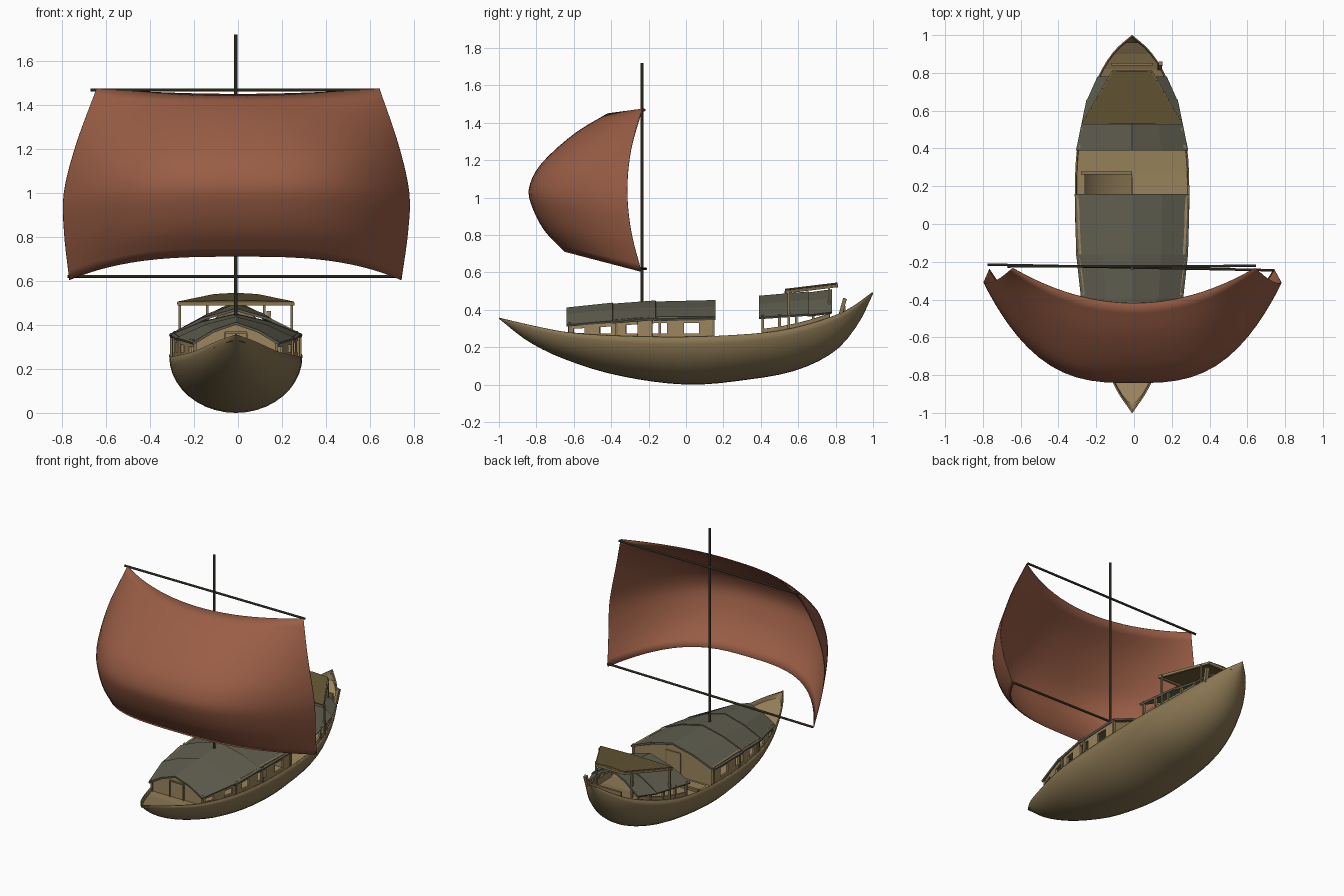
import bpy, bmesh, math
from mathutils import Vector

if "Cube" in bpy.data.objects:
    bpy.data.objects.remove(bpy.data.objects["Cube"])

CX = -0.01  # hull centre line


def material(name, col):
    m = bpy.data.materials.new(name)
    m.diffuse_color = (*col, 1)
    m.use_nodes = True
    m.node_tree.nodes["Principled BSDF"].inputs["Base Color"].default_value = m.diffuse_color
    return m


HULL = material("hull_wood", (0.25, 0.18, 0.085))
DECK = material("deck_wood", (0.33, 0.235, 0.11))
ROOF = material("roof_grey", (0.12, 0.115, 0.08))
AWN = material("awning_brown", (0.13, 0.095, 0.035))
SPAR = material("dark_spar", (0.075, 0.065, 0.04))
SAIL = material("sail_cloth", (0.32, 0.11, 0.06))


def curve(pts):
    """Smooth interpolation through (t, value) points."""
    n = len(pts)
    def slope(i):
        a, b = pts[max(i - 1, 0)], pts[min(i + 1, n - 1)]
        return (b[1] - a[1]) / (b[0] - a[0])
    def f(t):
        i = 0
        while i < n - 2 and t > pts[i + 1][0]:
            i += 1
        (t0, v0), (t1, v1) = pts[i], pts[i + 1]
        h = t1 - t0
        s = (t - t0) / h
        return ((2*s**3 - 3*s**2 + 1) * v0 + (s**3 - 2*s**2 + s) * h * slope(i)
                + (3*s**2 - 2*s**3) * v1 + (s**3 - s**2) * h * slope(i + 1))
    return f


half = curve([(-1, .002), (-.88, .082), (-.64, .19), (-.4, .262), (-.15, .293), (.15, .303),
              (.4, .292), (.6, .247), (.8, .17), (.92, .092), (1, .002)])
sheer = curve([(-1, .356), (-.8, .31), (-.64, .28), (-.4, .262), (0, .255), (.4, .275),
               (.6, .308), (.8, .37), (.9, .42), (1, .492)])
keel = curve([(-1, .352), (-.85, .235), (-.66, .14), (-.37, .05), (0, 0), (.32, .025),
              (.6, .08), (.81, .19), (.93, .34), (1, .485)])


def make(name, verts, faces, mat, thick=0, smooth=False, offset=-1):
    me = bpy.data.meshes.new(name)
    me.from_pydata(verts, [], faces)
    me.materials.append(mat)
    ob = bpy.data.objects.new(name, me)
    bpy.context.collection.objects.link(ob)
    if thick:
        s = ob.modifiers.new("thickness", 'SOLIDIFY')
        s.thickness, s.offset = thick, offset
    if smooth:
        bpy.context.view_layer.objects.active = ob
        ob.select_set(True)
        bpy.ops.object.shade_smooth_by_angle(angle=math.radians(40))
        ob.select_set(False)
    return ob


def grid(name, rows, mat, flip=False, skip=lambda i, j: False, **kw):
    n = len(rows[0])
    faces = []
    for i in range(len(rows) - 1):
        for j in range(n - 1):
            if not skip(i, j):
                f = [i*n + j, i*n + j + 1, (i+1)*n + j + 1, (i+1)*n + j]
                faces.append(f[::-1] if flip else f)
    return make(name, [p for r in rows for p in r], faces, mat, **kw)


def beam(name, a, b, w, mat, h=None):
    """Square bar between two points."""
    a, b = Vector(a), Vector(b)
    d = (b - a).normalized()
    up = Vector((0, 1, 0)) if abs(d.z) > .9 else Vector((0, 0, 1))
    s = d.cross(up).normalized() * w / 2
    u = s.cross(d).normalized() * (h or w) / 2
    v = [p + x for p in (a, b) for x in (-s - u, s - u, s + u, -s + u)]
    return make(name, v, [(3, 2, 1, 0), (4, 5, 6, 7), (0, 1, 5, 4), (1, 2, 6, 5),
                          (2, 3, 7, 6), (3, 0, 4, 7)], mat)


def rod(name, a, b, r):
    a, b = Vector(a), Vector(b)
    bpy.ops.mesh.primitive_cylinder_add(vertices=10, radius=r, depth=(b - a).length, location=(a + b) / 2)
    ob = bpy.context.object
    ob.name = name
    ob.rotation_euler = (b - a).to_track_quat('Z', 'Y').to_euler()
    ob.data.materials.append(SPAR)
    ob.select_set(False)


# hull: half-elliptical sections along the length
ys = [-math.cos(math.pi * i / 36) for i in range(37)]
rows = []
for y in ys:
    rows.append([(CX - half(y) * math.cos(math.pi * j / 20), y,
                  sheer(y) - (sheer(y) - keel(y)) * math.sin(math.pi * j / 20)) for j in range(21)])
grid("hull", rows, HULL, flip=True, thick=.008, smooth=True)

# deck with an open hatch on one side
dy = [-.97, -.85, -.7, -.5, -.25, 0, .16, .27, .4, .55, .7, .82, .9, .96]
rows = [[(CX + k * half(y) * .97, y, sheer(y) - .022) for k in (-1, -.85, 0, 1)] for y in dy]
grid("deck", rows, DECK, skip=lambda i, j: i == 6 and j == 1)
beam("hatch_coaming", (CX - .27, .27, .245), (CX, .27, .245), .018, HULL, .03)
beam("hatch_side", (CX, .16, .24), (CX, .27, .24), .012, HULL, .02)


def roof(name, stations):
    """Overlapping gabled roof panels; stations are (y, half width, ridge z, eave z)."""
    prof = [(-1, 1), (-.52, .38), (0, 0), (.52, .38), (1, 1)]
    for n, (a, b) in enumerate(zip(stations, stations[1:])):
        rows = []
        for (y, w, r, e), ext, lift in ((a, 0, 0), (b, .008, .006)):
            rows.append([(CX + px * w, y + ext, r - (r - e) * pz + lift) for px, pz in prof])
        grid(f"{name}_{n}", rows, ROOF, thick=.012)


roof("main_roof", [(-.64, .198, .412, .32), (-.4, .27, .432, .336), (-.17, .296, .444, .35), (.15, .304, .446, .35)])
roof("stern_roof", [(.39, .297, .475, .36), (.65, .242, .492, .372), (.772, .184, .504, .382)])


def wall(name, y0, y1, zs, side):
    """Upright side panel that follows the hull; zs gives (low, high) at each end."""
    xs = [CX + side * (half(y) - .018) for y in (y0, y1)]
    v = [(xs[0], y0, zs[0][0]), (xs[1], y1, zs[1][0]), (xs[1], y1, zs[1][1]), (xs[0], y0, zs[0][1])]
    make(name, v, [(0, 1, 2, 3)], DECK, thick=.012, offset=0)


# main cabin: sill, header and pillars around five windows on each side
eave = curve([(-.64, .33), (-.4, .345), (-.17, .362), (.15, .364)])
top = lambda y: eave(y) - .034
low = lambda y: max(sheer(y) + .002, .274)
windows = [(-.60, -.54), (-.46, -.40), (-.32, -.26), (-.18, -.10), (-.01, .07)]
stops = [-.62] + [y for w in windows for y in w] + [.14]
for side, tag in ((-1, "left"), (1, "right")):
    for i, (a, b) in enumerate(zip(stops, stops[1:])):
        wall(f"{tag}_sill_{i}", a, b, [(sheer(y) - .025, low(y)) for y in (a, b)], side)
        wall(f"{tag}_header_{i}", a, b, [(top(y), eave(y)) for y in (a, b)], side)
        if i % 2 == 0:
            wall(f"{tag}_pillar_{i}", a, b, [(low(y), top(y)) for y in (a, b)], side)
    for y in (-.62, -.37, -.14, .145):
        x = CX + side * (half(y) - .012)
        beam(f"{tag}_cabin_post", (x, y, sheer(y) - .02), (x, y, eave(y)), .014, HULL)


def gable(name, y, w, r, e):
    z = sheer(y) - .024
    v = [(CX - w, y, z), (CX + w, y, z), (CX + w, y, e), (CX + w * .52, y, r - (r - e) * .4),
         (CX, y, r), (CX - w * .52, y, r - (r - e) * .4), (CX - w, y, e)]
    make(name, v, [range(7)], DECK, thick=.01)


gable("cabin_front_wall", -.62, .178, .402, .322)
gable("cabin_back_wall", .135, .284, .434, .348)
for y, h, tag in ((-.627, .385, "front"), (.145, .41, "back")):
    for s in (-1, 1):
        beam(f"{tag}_door_jamb", (CX + s * .05, y, .25), (CX + s * .05, y, h - .02), .008, HULL)
    beam(f"{tag}_door_lintel", (CX - .05, y, h - .02), (CX + .05, y, h - .02), .008, HULL)

# stern shelter posts and rails, awning posts and side beams
for s, tag in ((-1, "left"), (1, "right")):
    py = [.41, .5, .59, .68, .76]
    for i, y in enumerate(py):
        x = CX + s * (half(y) - .014)
        beam(f"{tag}_shelter_post_{i}", (x, y, sheer(y) - .02), (x, y, .372 + .03 * (y - .4)), .014, HULL)
    for i, (a, b) in enumerate(zip(py, py[1:])):
        wall(f"{tag}_shelter_rail_{i}", a, b, [(sheer(y) - .02, sheer(y) + .022) for y in (a, b)], s)
    beam(f"{tag}_awning_post_front", (CX + s * .255, .55, .30), (CX + s * .255, .55, .5), .012, HULL)
    beam(f"{tag}_awning_post_back", (CX + s * .13, .765, .36), (CX + s * .13, .765, .528), .012, HULL)
    beam(f"{tag}_awning_beam", (CX + s * .26, .53, .494), (CX + s * .1, .81, .528), .014, HULL)
beam("awning_front_beam", (CX - .262, .535, .494), (CX + .262, .535, .494), .014, HULL)
beam("awning_back_beam", (CX - .1, .805, .526), (CX + .1, .805, .526), .014, HULL)
grid("awning", [[(CX + k * .265, .53, .506 + .006 * (1 - abs(k))) for k in (-1, 0, 1)],
                [(CX + k * .10, .81, .54 + .006 * (1 - abs(k))) for k in (-1, 0, 1)]], AWN, thick=.012)

# stern board and steering post
beam("stern_board", (CX - .11, .845, .395), (CX + .11, .845, .395), .014, HULL, .05)
beam("steering_post", (.135, .825, .37), (.14, .85, .46), .02, HULL)

# mast and yards
rod("mast", (CX, -.235, .04), (CX, -.235, 1.72), .008)
rod("upper_yard", (-.67, -.225, 1.468), (.645, -.222, 1.468), .007)
rod("lower_yard", (-.775, -.215, .62), (.745, -.245, .62), .007)

# sail: billowing sheet between edge curves and a centre curve
cen_y = curve([(0, -.65), (.15, -.755), (.33, -.825), (.47, -.84), (.65, -.775), (.83, -.6), (1, -.42)])
cen_z = curve([(0, .71), (.15, .82), (.33, .955), (.47, 1.05), (.65, 1.18), (.83, 1.34), (1, 1.45)])
edge_x = curve([(0, .755), (.25, .782), (.45, .786), (.7, .735), (1, .643)])
edge_y = curve([(0, -.24), (.25, -.295), (.5, -.315), (.75, -.295), (1, -.235)])
rows = []
for i in range(21):
    v = i / 20
    p = 3 if v < .6 else 3 - (v - .6) * 2.5
    row = []
    for j in range(33):
        u = math.sin((j / 32 - .5) * math.pi)
        f = 1 - abs(u) ** p
        ez = .603 + v * .872
        row.append((u * edge_x(v) - .012 * (1 - v) * abs(u), edge_y(v) + (cen_y(v) - edge_y(v)) * f,
                    ez + (cen_z(v) - ez) * f))
    rows.append(row)
grid("sail", rows, SAIL, thick=.004, smooth=True)
